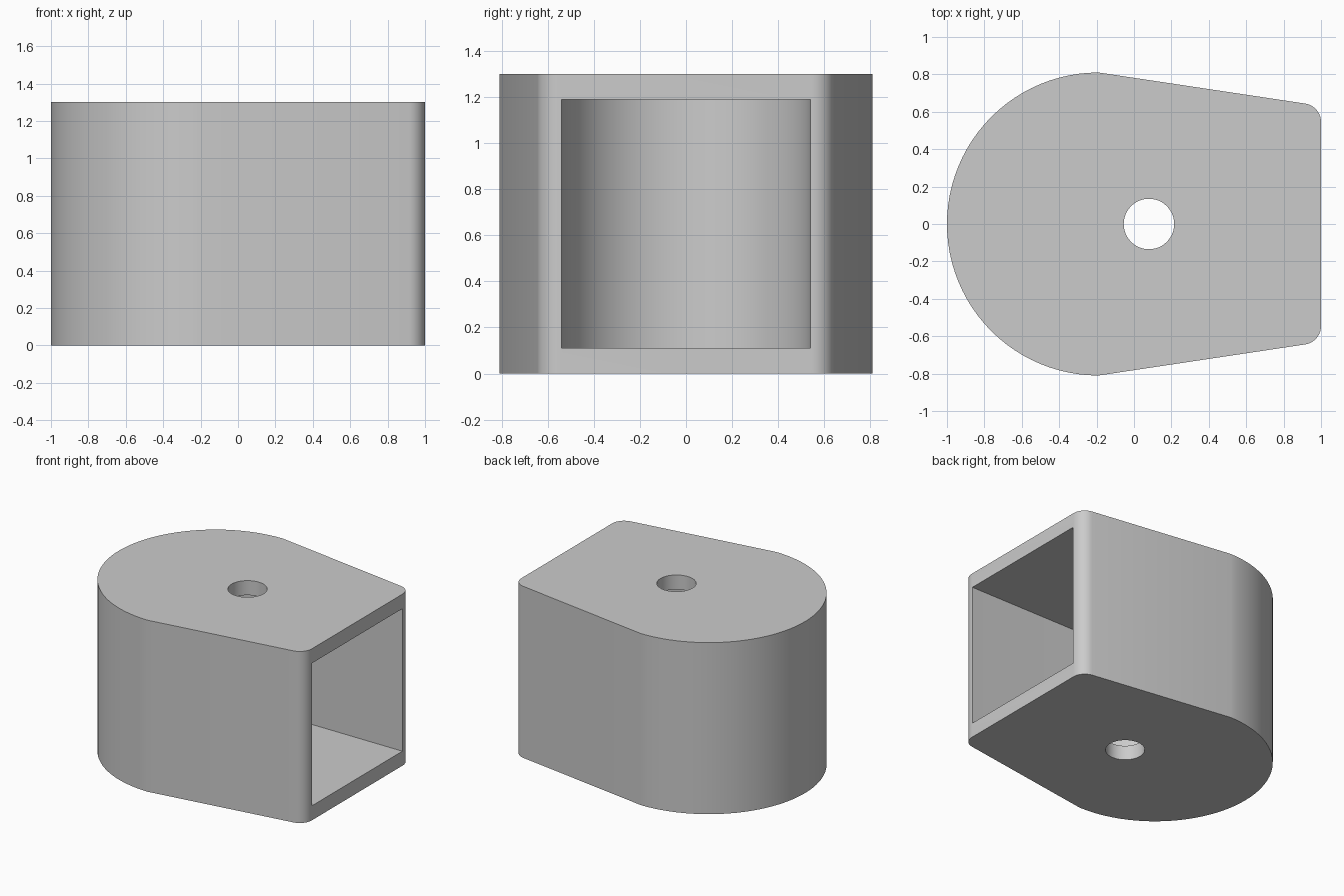
import bpy
import bmesh
from math import cos, sin, radians

cube = bpy.data.objects.get("Cube")
if cube:
    bpy.data.objects.remove(cube, do_unlink=True)

HEIGHT = 1.30
WALL = 0.11
HOLE_X = 0.08


def arc(cx, cy, r, start, end, steps):
    """Points on an arc, angles in degrees."""
    angles = [radians(start + (end - start) * i / steps) for i in range(steps + 1)]
    return [(cx + r * cos(a), cy + r * sin(a)) for a in angles]


def prism(name, outline, z0, z1):
    """Extrude a closed outline from z0 to z1."""
    bm = bmesh.new()
    base = bm.faces.new([bm.verts.new((x, y, z0)) for x, y in outline])
    top = bmesh.ops.extrude_face_region(bm, geom=[base])["geom"]
    verts = [v for v in top if isinstance(v, bmesh.types.BMVert)]
    bmesh.ops.translate(bm, vec=(0, 0, z1 - z0), verts=verts)
    bmesh.ops.recalc_face_normals(bm, faces=bm.faces)
    mesh = bpy.data.meshes.new(name)
    bm.to_mesh(mesh)
    bm.free()
    obj = bpy.data.objects.new(name, mesh)
    bpy.context.collection.objects.link(obj)
    return obj


# Body: large round back, tapered sides, small rounded corners at the open end
outline = (arc(-0.19, 0, 0.81, 90, 270, 48)
           + arc(0.9, -0.545, 0.1, -81.5, 0, 10)
           + arc(0.9, 0.545, 0.1, 0, 81.5, 10))
body = prism("housing_body", outline, 0, HEIGHT)

# Cutters: round-ended pocket open to one side, and a vertical pin hole
pocket = prism("pocket_cutter",
               arc(HOLE_X, 0, 0.54, 90, 270, 48) + [(1.2, -0.54), (1.2, 0.54)],
               WALL, HEIGHT - WALL)
hole = prism("pin_hole_cutter", arc(HOLE_X, 0, 0.135, 0, 352.5, 47), -0.1, HEIGHT + 0.1)

bpy.ops.object.select_all(action="DESELECT")
body.select_set(True)
bpy.context.view_layer.objects.active = body
for cutter in (pocket, hole):
    cutter.hide_render = True
    mod = body.modifiers.new(cutter.name, "BOOLEAN")
    mod.operation = "DIFFERENCE"
    mod.solver = "EXACT"
    mod.object = cutter
    bpy.ops.object.modifier_apply(modifier=mod.name)
    bpy.data.objects.remove(cutter, do_unlink=True)

# Plain grey finish
grey = bpy.data.materials.new("plain_grey")
grey.use_nodes = True
colour = (0.6, 0.6, 0.6, 1)
grey.diffuse_color = colour
grey.node_tree.nodes["Principled BSDF"].inputs["Base Color"].default_value = colour
body.data.materials.clear()
body.data.materials.append(grey)
bpy.ops.object.shade_smooth_by_angle(angle=radians(30))
